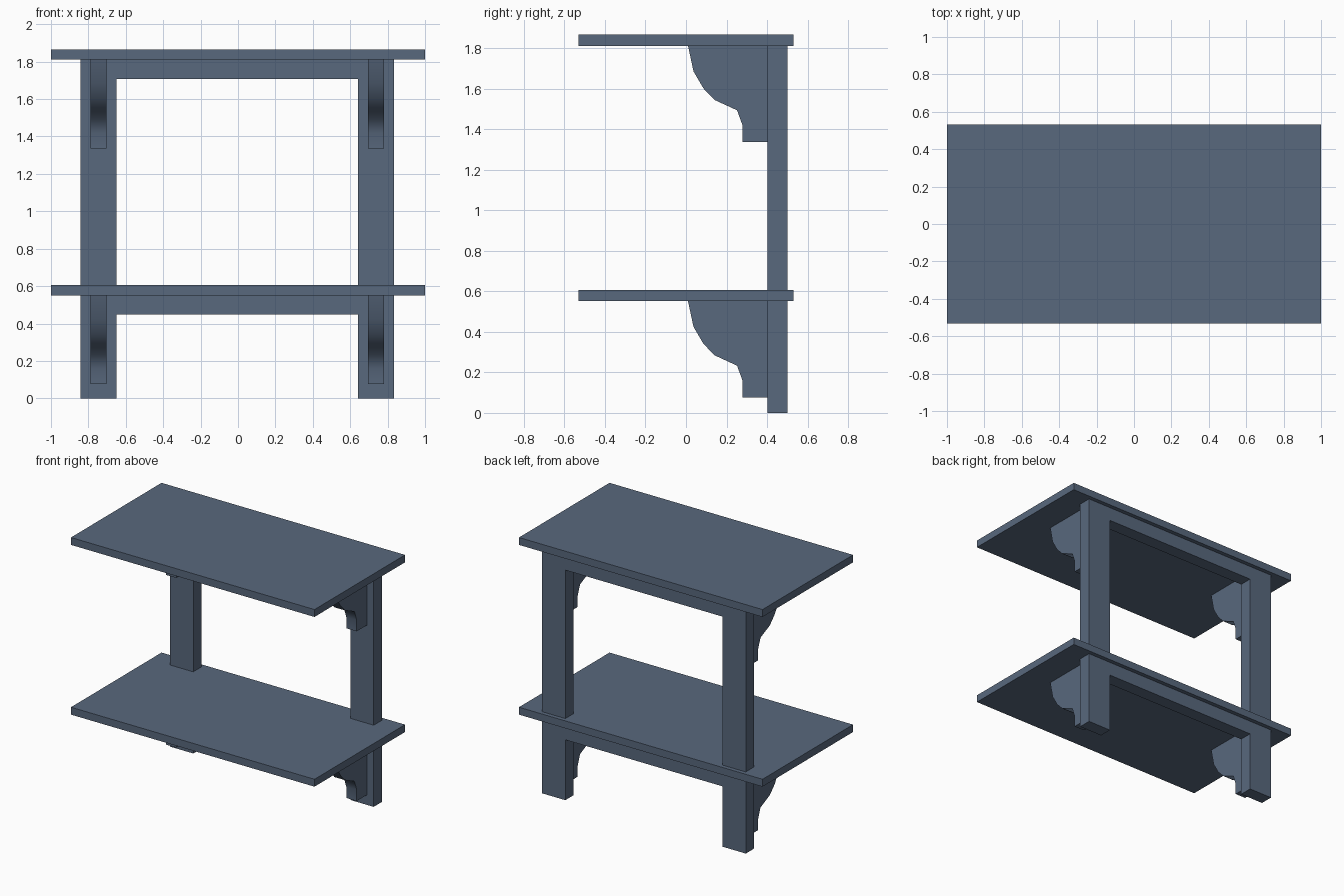
import bpy, bmesh, math
from mathutils import Vector

if "Cube" in bpy.data.objects:
    bpy.data.objects.remove(bpy.data.objects["Cube"])

paint = bpy.data.materials.new("slate_blue_paint")
paint.diffuse_color = (0.098, 0.138, 0.205, 1.0)
paint.use_nodes = True
paint.node_tree.nodes["Principled BSDF"].inputs["Base Color"].default_value = paint.diffuse_color


def extrude_profile(name, points, direction):
    """Solid made by extruding a closed 3D outline along a direction."""
    bm = bmesh.new()
    face = bm.faces.new([bm.verts.new(p) for p in points])
    result = bmesh.ops.extrude_face_region(bm, geom=[face])
    moved = [g for g in result["geom"] if isinstance(g, bmesh.types.BMVert)]
    bmesh.ops.translate(bm, verts=moved, vec=Vector(direction))
    bmesh.ops.recalc_face_normals(bm, faces=bm.faces[:])
    mesh = bpy.data.meshes.new(name)
    bm.to_mesh(mesh)
    bm.free()
    mesh.materials.append(paint)
    obj = bpy.data.objects.new(name, mesh)
    bpy.context.collection.objects.link(obj)
    return obj


CX = -0.004             # frame sits very slightly left of centre
OUTER, INNER = 0.837, 0.645
FRONT, BACK = 0.402, 0.50
BOARD = 0.055

# Bracket outline: (y, drop below the shelf)
BRACKET = [(0.01, 0), (0.037, 0.126), (0.086, 0.21), (0.141, 0.267),
           (0.252, 0.318), (0.279, 0.392), (0.279, 0.475),
           (FRONT, 0.475), (FRONT, 0)]

# Each tier: bottom of posts, underside of shelf
for tier, base, top in (("lower", 0.0, 0.551), ("upper", 0.606, 1.811)):
    # Shelf board
    w, d = 1.0, 0.531
    extrude_profile(tier + "_shelf",
                    [(-w, -d, top), (w, -d, top), (w, d, top), (-w, d, top)],
                    (0, 0, BOARD))

    # Back frame: two posts joined by a rail
    rail = top - 0.103
    outline = [(-OUTER, base), (-INNER, base), (-INNER, rail), (INNER, rail),
               (INNER, base), (OUTER, base), (OUTER, top), (-OUTER, top)]
    extrude_profile(tier + "_back_frame",
                    [(x + CX, FRONT, z) for x, z in outline],
                    (0, BACK - FRONT, 0))

    # Curved brackets under the shelf
    for side, sx in (("left", -1), ("right", 1)):
        x = CX + sx * 0.741 - 0.043
        bracket = extrude_profile(f"{tier}_{side}_bracket",
                                  [(x, y, top - drop) for y, drop in BRACKET],
                                  (0.086, 0, 0))
        bpy.ops.object.select_all(action='DESELECT')
        bracket.select_set(True)
        bpy.context.view_layer.objects.active = bracket
        bpy.ops.object.shade_smooth_by_angle(angle=math.radians(50))
